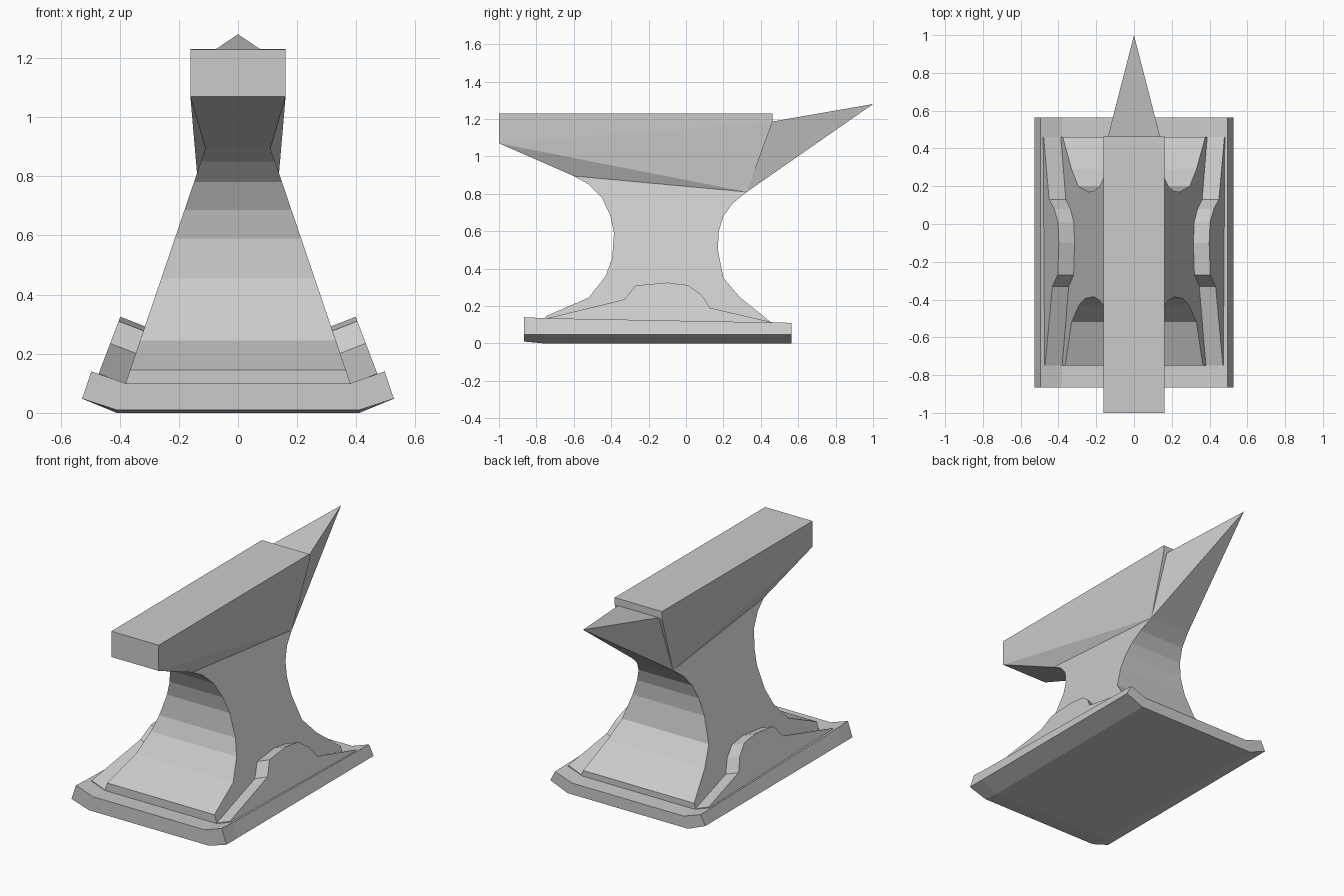
import bpy, bmesh

if "Cube" in bpy.data.objects:
    bpy.data.objects.remove(bpy.data.objects["Cube"])


def finish(name, bm):
    bmesh.ops.recalc_face_normals(bm, faces=bm.faces[:])
    me = bpy.data.meshes.new(name)
    bm.to_mesh(me)
    bm.free()
    ob = bpy.data.objects.new(name, me)
    bpy.context.collection.objects.link(ob)
    return ob


def loft(name, rings):
    """Closed solid through matching point rings."""
    bm = bmesh.new()
    vs = [[bm.verts.new(p) for p in r] for r in rings]
    n = len(vs[0])
    for a, b in zip(vs, vs[1:]):
        for i in range(n):
            j = (i + 1) % n
            bm.faces.new((a[i], a[j], b[j], b[i]))
    bm.faces.new(vs[0])
    bm.faces.new(vs[-1])
    return finish(name, bm)


def hull(name, half, extra=()):
    """Convex solid from points on one side, mirrored in x."""
    bm = bmesh.new()
    for x, y, z in half:
        bm.verts.new((x, y, z))
        bm.verts.new((-x, y, z))
    for p in extra:
        bm.verts.new(p)
    bmesh.ops.convex_hull(bm, input=bm.verts[:])
    bmesh.ops.dissolve_limit(bm, angle_limit=0.01, verts=bm.verts[:], edges=bm.edges[:])
    return finish(name, bm)


# Base slab: dished cross-section, lower at the back
def base_ring(y, bottom, drop):
    half = [(0.41, bottom), (0.527, 0.048), (0.496, 0.14 - drop), (0.38, 0.10 - drop)]
    return ([(x, y, z) for x, z in half] +
            [(-x, y, z) for x, z in reversed(half)])


loft("base", [base_ring(-0.865, 0.01, 0), base_ring(-0.76, 0, 0.005),
              base_ring(0.565, 0, 0.03)])

# Waist: concave side profile, sides tapering with height
profile = [(-0.75, 0.06), (-0.75, 0.145), (-0.52, 0.245), (-0.43, 0.36),
           (-0.395, 0.455), (-0.385, 0.59), (-0.405, 0.685), (-0.45, 0.78),
           (-0.52, 0.85), (-0.60, 0.895), (0.325, 0.81), (0.25, 0.75),
           (0.20, 0.68), (0.175, 0.6), (0.17, 0.5), (0.20, 0.35),
           (0.29, 0.245), (0.46, 0.108), (0.46, 0.06)]


def width(z):
    return 0.38 - (z - 0.1) * 0.34


loft("waist", [[(s * width(z), y, z) for y, z in profile] for s in (-1, 1)])

# Head block with wedge underside
hull("head", [(0.161, -1, 1.228), (0.161, -1, 1.07), (width(0.895), -0.60, 0.895),
              (width(0.81), 0.325, 0.81), (0.161, 0.463, 1.185), (0.161, 0.463, 1.23)])

# Pointed horn
hull("horn", [(0.14, 0.455, 1.185), (width(0.81), 0.325, 0.81)], [(0, 1, 1.28)])

# Leaning side plates along the foot
plate = [(-0.75, 0.09), (-0.75, 0.133), (-0.33, 0.235), (-0.27, 0.31),
         (-0.10, 0.325), (0.01, 0.312), (0.08, 0.262), (0.13, 0.19),
         (0.46, 0.113), (0.46, 0.07)]
outer = [(0.472 - (z - 0.13) * 0.38, y, z) for y, z in plate]
inner = [(x - 0.095, y, z - 0.037) for x, y, z in outer]
plates = loft("side_plates", [outer, inner])
plates.modifiers.new("mirror", 'MIRROR')
